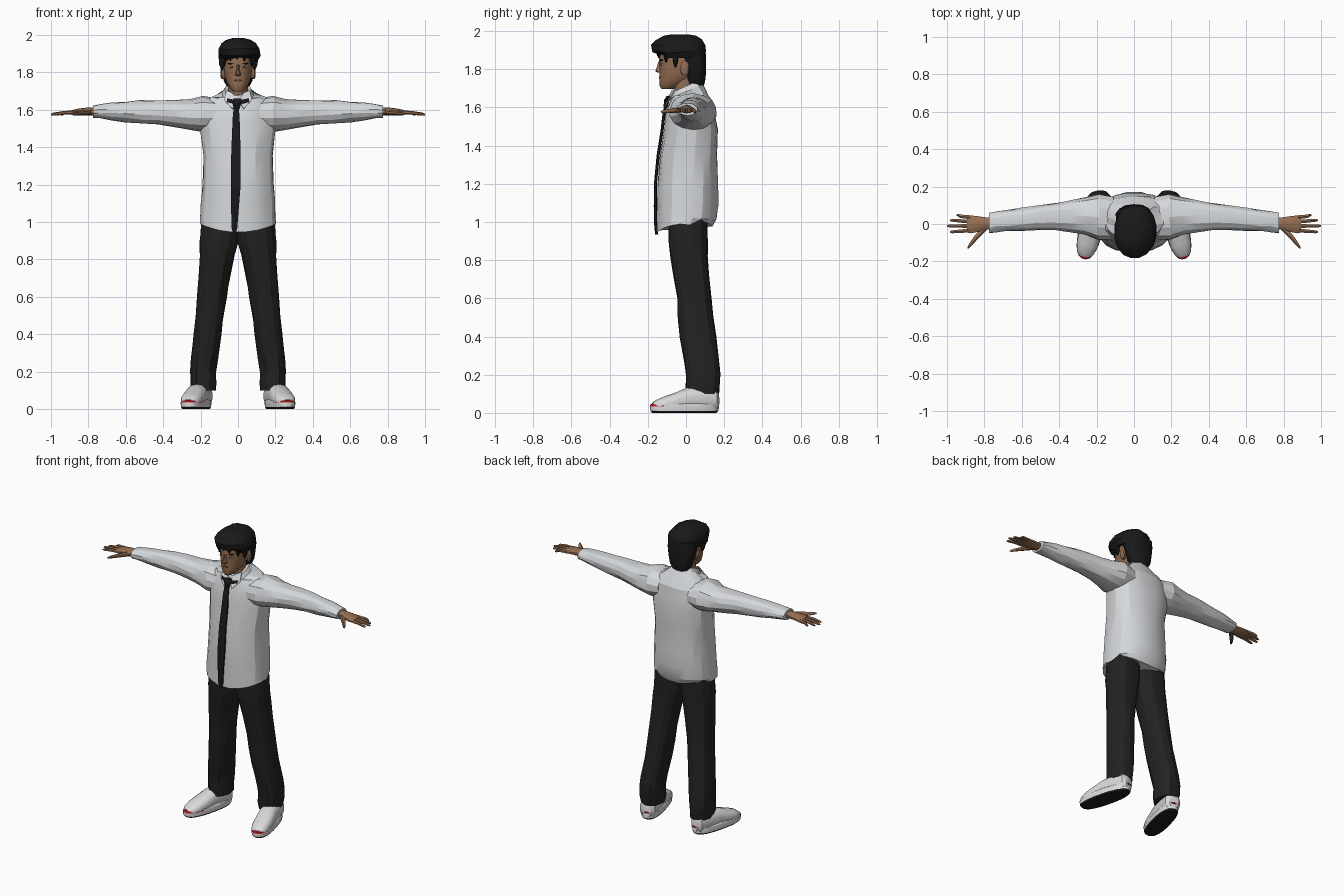
import bpy, bmesh, math, random
random.seed(4)

def material(name, r, g, b):
    m = bpy.data.materials.new(name)
    m.diffuse_color = (r, g, b, 1)
    return m

SHIRT = material("shirt_white", 0.66, 0.68, 0.70)
TROUSER = material("trouser_black", 0.016, 0.016, 0.017)
TIE = material("tie_black", 0.010, 0.010, 0.012)
SKIN = material("skin", 0.30, 0.155, 0.085)
HAIR = material("hair_black", 0.010, 0.010, 0.011)
SHOE = material("shoe_white", 0.70, 0.70, 0.70)
SOLE = material("sole_black", 0.012, 0.012, 0.012)
RED = material("trim_red", 0.60, 0.012, 0.03)
LIP = material("lip", 0.20, 0.075, 0.05)
EYE = material("eye_white", 0.45, 0.40, 0.36)

def finish(name, bm, mats, mirror, smooth):
    bmesh.ops.recalc_face_normals(bm, faces=bm.faces[:])
    me = bpy.data.meshes.new(name)
    bm.to_mesh(me)
    bm.free()
    for m in mats:
        me.materials.append(m)
    ob = bpy.data.objects.new(name, me)
    bpy.context.collection.objects.link(ob)
    if smooth:
        bpy.ops.object.select_all(action='DESELECT')
        ob.select_set(True)
        bpy.context.view_layer.objects.active = ob
        bpy.ops.object.shade_smooth_by_angle(angle=math.radians(smooth))
    if mirror:
        ob.modifiers.new("mirror", 'MIRROR').use_mirror_merge = False
    return ob

def loft(name, axis, secs, mats, n=12, p=2.0, mirror=False, jitter=0, tweak=None, rule=None, smooth=40):
    """Skin closed oval rings (position, centre a, centre b, radius a, radius b) along an axis."""
    mats = mats if isinstance(mats, list) else [mats]
    bm = bmesh.new()
    rings = []
    for i, (t, ca, cb, ra, rb) in enumerate(secs):
        ring = []
        for k in range(n):
            w = 2 * math.pi * (k + 0.5) / n
            c, s = math.cos(w), math.sin(w)
            a = ca + ra * math.copysign(abs(c) ** (2 / p), c) + random.uniform(-jitter, jitter)
            b = cb + rb * math.copysign(abs(s) ** (2 / p), s) + random.uniform(-jitter, jitter)
            tt = t + (random.uniform(-2, 2) * jitter if 0 < i < len(secs) - 1 else 0)
            co = {'x': (tt, a, b), 'y': (a, tt, b), 'z': (a, b, tt)}[axis]
            ring.append(bm.verts.new(tweak(i, *co) if tweak else co))
        rings.append(ring)
    for r0, r1 in zip(rings, rings[1:]):
        for k in range(n):
            j = (k + 1) % n
            bm.faces.new((r0[k], r0[j], r1[j], r1[k]))
    bm.faces.new(rings[0])
    bm.faces.new(rings[-1])
    if rule:
        for f in bm.faces:
            f.material_index = rule(f.calc_center_median())
    return finish(name, bm, mats, mirror, smooth)

def plate(name, pts, mat, mirror=False, thick=0.006):
    bm = bmesh.new()
    bm.faces.new([bm.verts.new(q) for q in pts])
    ob = finish(name, bm, [mat], mirror, 0)
    ob.modifiers.new("thickness", 'SOLIDIFY').thickness = thick
    return ob

# Shirt body: hem dips at front and back, neckline slopes forward
TOP = 10
def shirt_shape(i, x, y, z):
    if i == 0:
        z += 0.045 * (abs(x) / 0.205) ** 2 + (0.03 if y > 0.05 else 0)
    if i >= TOP - 1:
        z += 0.45 * y
    return x, y, z
body = [(0.945, 0, -0.005, .203, .147), (1.02, 0, .005, .203, .157), (1.1, 0, .009, .2, .161),
        (1.2, 0, .009, .19, .160), (1.35, 0, .014, .188, .150), (1.48, 0, .026, .202, .141),
        (1.56, 0, .025, .205, .131), (1.62, 0, .027, .195, .118), (1.665, 0, .022, .155, .095),
        (1.685, 0, .0, .086, .085), (1.712, 0, -.003, .07, .074)]
loft("shirt_body", 'z', body, SHIRT, 20, 2.3, jitter=.003, tweak=shirt_shape, smooth=20)
plate("collar_wing", [(.004, -.094, 1.655), (.03, -.112, 1.605), (.075, -.085, 1.655), (.062, -.05, 1.705),
                      (.03, -.075, 1.69)], SHIRT, True)

# Sleeves with a closing cuff
loft("sleeve", 'x', [(.11, .03, 1.575, .115, .088), (.19, .037, 1.578, .125, .094), (.26, .043, 1.575, .102, .082),
     (.34, .042, 1.58, .085, .073), (.43, .038, 1.586, .073, .066), (.52, .033, 1.588, .066, .062),
     (.60, .026, 1.59, .062, .055), (.68, .017, 1.592, .057, .046), (.74, .01, 1.592, .055, .037),
     (.775, .005, 1.591, .053, .031)], SHIRT, 14, 2.1, True, .003, smooth=20)

# Tie: knot, blade and the band under the collar
front = [(.935, -.02, -.153, .007), (.97, -.019, -.158, .017), (1.08, -.016, -.161, .023), (1.2, -.012, -.160, .029),
         (1.35, -.012, -.146, .027), (1.48, -.01, -.125, .024), (1.56, -.01, -.116, .02), (1.615, -.009, -.105, .015)]
loft("tie_blade", 'z', [(z, x, y, r, .008) for z, x, y, r in front], TIE, 6, 3, smooth=0)
loft("tie_knot", 'z', [(1.60, -.008, -.107, .014, .012), (1.64, -.006, -.1, .026, .016), (1.66, -.004, -.09, .024, .012)],
     TIE, 8, smooth=0)
plate("tie_band", [(0, -.108, 1.625), (.058, -.098, 1.645), (.06, -.09, 1.662), (0, -.1, 1.65)], TIE, True)

# Trousers: one leg, mirrored; upper part meets at the centre
def centre_clip(i, x, y, z):
    return max(x, 0.0), y, z
loft("trouser_leg", 'z', [(.1, .185, .085, .066, .086), (.14, .186, .088, .07, .09), (.2, .187, .09, .07, .092),
     (.27, .180, .082, .074, .094), (.4, .163, .063, .074, .094), (.5, .152, .052, .076, .092), (.6, .14, .042, .08, .091),
     (.72, .125, .027, .087, .095), (.82, .113, .018, .095, .099), (.89, .101, .012, .106, .103),
     (1.04, .095, .01, .098, .1)], TROUSER, 14, 2.3, True, .0035, centre_clip, smooth=20)

# Shoes: upper and layered sole, turned outward about the heel
TURN = math.radians(14)
def turn_out(i, x, y, z):
    y -= 0.15
    return (.185 + x * math.cos(TURN) - y * math.sin(TURN), .15 + x * math.sin(TURN) + y * math.cos(TURN), z)
loft("shoe_upper", 'y', [(.168, 0, .062, .03, .04), (.15, 0, .07, .05, .062), (.08, 0, .072, .057, .064),
     (.0, 0, .07, .057, .062), (-.06, 0, .055, .061, .052), (-.12, 0, .045, .058, .042), (-.165, 0, .037, .046, .031),
     (-.185, 0, .032, .026, .02)], SHOE, 14, 2.5, True, tweak=turn_out)
loft("shoe_sole", 'z', [(0, 0, -.013, .056, .172), (.01, 0, -.013, .063, .182), (.034, 0, -.013, .065, .185),
     (.043, 0, -.013, .063, .182), (.05, 0, -.013, .056, .17)], [SHOE, SOLE, RED], 24, 2.5, True, tweak=turn_out,
     rule=lambda c: 1 if c.z < .008 else 2 if c.z > .037 and c.y < -.11 and c.z < .049 else 0, smooth=30)
loft("toe_stripe", 'z', [(.056, 0, -.158, .034, .011), (.064, 0, -.152, .03, .01)], RED, 10, mirror=True, tweak=turn_out)
loft("heel_tab", 'y', [(.165, 0, .05, .02, .006), (.173, 0, .05, .018, .005)], RED, 8, mirror=True, tweak=turn_out)

# Hands: palm, four fingers, thumb
loft("palm", 'x', [(.75, .004, 1.591, .032, .022), (.79, .003, 1.591, .034, .022), (.83, 0, 1.59, .043, .02),
     (.87, -.002, 1.587, .05, .016), (.893, -.002, 1.585, .046, .011)], SKIN, 10, mirror=True)
for name, y0, y1, tip in (("little", .036, .047, .95), ("ring", .013, .02, .985), ("middle", -.011, -.010, 1.0),
                          ("index", -.035, -.042, .985)):
    loft(name + "_finger", 'x', [(.875, y0, 1.586, .012, .011), (.93, (y0 + y1) / 2, 1.584, .0105, .010),
         (tip - .012, y1, 1.577, .009, .008), (tip, y1, 1.575, .004, .004)], SKIN, 6, mirror=True)
loft("thumb", 'x', [(.785, -.015, 1.588, .015, .014), (.825, -.05, 1.585, .022, .014), (.86, -.09, 1.581, .018, .011),
     (.882, -.118, 1.578, .013, .008), (.89, -.128, 1.577, .005, .004)], SKIN, 8, mirror=True)

# Neck and head
loft("neck", 'z', [(1.63, 0, .0, .055, .06), (1.70, 0, -.008, .054, .06), (1.78, 0, -.01, .056, .065)], SKIN, 12)
loft("head", 'z', [(1.697, 0, -.095, .024, .034), (1.712, 0, -.085, .04, .053), (1.74, 0, -.058, .058, .08),
     (1.775, 0, -.04, .07, .099), (1.81, 0, -.03, .076, .11), (1.85, 0, -.027, .08, .115), (1.91, 0, -.03, .076, .105),
     (1.96, 0, -.03, .04, .06)], SKIN, 18, 2.2)
loft("nose", 'z', [(1.782, 0, -.138, .014, .012), (1.79, 0, -.14, .016, .022), (1.81, 0, -.138, .01, .017),
     (1.842, 0, -.134, .008, .011)], SKIN, 8)
loft("ear", 'x', [(.068, -.012, 1.80, .018, .032), (.088, -.006, 1.805, .024, .04), (.094, -.004, 1.805, .016, .03)],
     SKIN, 10, mirror=True)
loft("lips", 'y', [(-.125, 0, 1.757, .024, .008), (-.1425, 0, 1.757, .016, .005)], LIP, 8)
loft("eye", 'y', [(-.12, .034, 1.826, .015, .0065), (-.135, .033, 1.826, .012, .005)], EYE, 8, mirror=True)
loft("iris", 'y', [(-.13, .032, 1.826, .006, .005), (-.1375, .032, 1.826, .005, .0045)], HAIR, 8, mirror=True)
loft("eyebrow", 'y', [(-.12, .036, 1.847, .022, .005), (-.137, .034, 1.847, .018, .003)], HAIR, 6, mirror=True)

# Hair: crown, back, and hanging locks
def crown_shape(i, x, y, z):
    return x, y, z + (.02 if i == 0 and y < -.1 else 0)
loft("hair_crown", 'z', [(1.86, .006, -.028, .1, .122), (1.892, .01, -.037, .114, .142), (1.925, .006, -.042, .111, .145),
     (1.952, .004, -.038, .094, .124), (1.972, .002, -.033, .066, .09), (1.983, 0, -.03, .03, .045)],
     HAIR, 16, 2.1, jitter=.003, tweak=crown_shape, smooth=30)
loft("hair_back", 'z', [(1.715, 0, .052, .056, .042), (1.75, 0, .05, .076, .053), (1.80, 0, .047, .09, .058),
     (1.86, 0, .038, .099, .068), (1.91, 0, .03, .1, .072)], HAIR, 14, 2.2, jitter=.002, smooth=30)
for k, (x, y, tip) in enumerate(((-.075, -.1, 1.835), (-.042, -.138, 1.862), (-.005, -.148, 1.87), (.035, -.142, 1.858),
                                 (.075, -.105, 1.835), (-.086, -.055, 1.81), (.09, -.055, 1.81))):
    loft(f"hair_lock_{k + 1}", 'z', [(tip, x * .98, y, .003, .003), (tip + .03, x, y, .017, .013),
         (1.905, x, y, .022, .018)], HAIR, 6, smooth=0)
